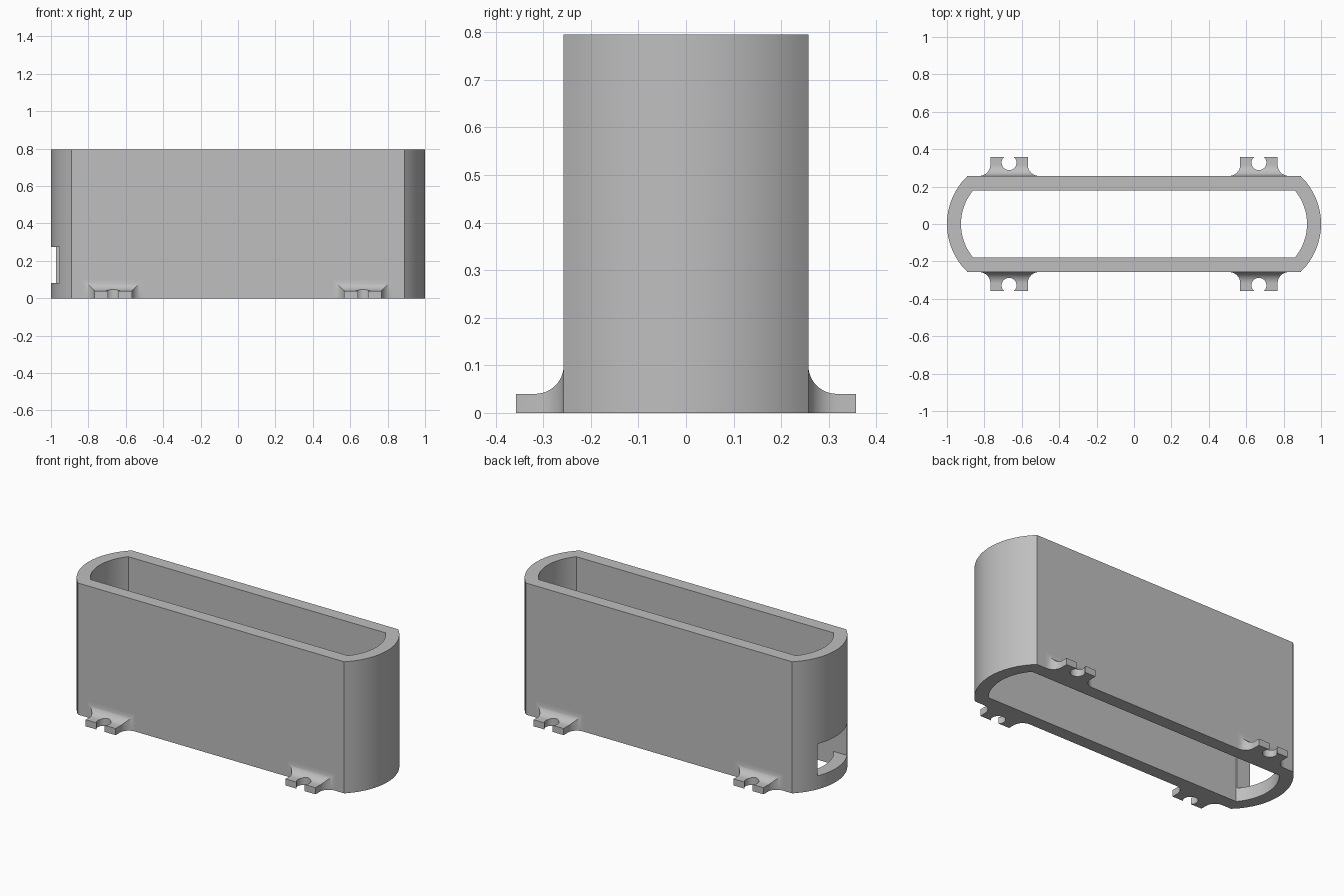
import bpy
import bmesh
import math

default = bpy.data.objects.get("Cube")
if default:
    bpy.data.objects.remove(default, do_unlink=True)

GREY = (0.52, 0.52, 0.52, 1)
grey = bpy.data.materials.new("grey plastic")
grey.use_nodes = True
grey.diffuse_color = GREY
grey.node_tree.nodes["Principled BSDF"].inputs["Base Color"].default_value = GREY

HEIGHT = 0.795
ARC_X = 0.645                      # centre of the rounded ends
WALL_Y = 0.257                     # outer face of the long walls
TAB_X, TAB_HALF, TAB_TOP, TAB_END = 0.668, 0.1, 0.04, 0.357
FILLET = 0.06


def make_object(name, bm):
    bmesh.ops.recalc_face_normals(bm, faces=bm.faces)
    mesh = bpy.data.meshes.new(name)
    bm.to_mesh(mesh)
    bm.free()
    obj = bpy.data.objects.new(name, mesh)
    bpy.context.collection.objects.link(obj)
    mesh.materials.append(grey)
    return obj


def select_only(obj):
    bpy.ops.object.select_all(action='DESELECT')
    obj.select_set(True)
    bpy.context.view_layer.objects.active = obj


def cut(obj, cutter):
    mod = obj.modifiers.new("cut", 'BOOLEAN')
    mod.operation = 'DIFFERENCE'
    mod.solver = 'EXACT'
    mod.object = cutter
    select_only(obj)
    bpy.ops.object.modifier_apply(modifier=mod.name)
    bpy.data.objects.remove(cutter, do_unlink=True)


def smooth(obj):
    select_only(obj)
    bpy.ops.object.shade_smooth_by_angle(angle=math.radians(30))


def outline(radius, half_y, steps=24):
    """Long straight sides closed by a shallow arc at each end."""
    half = math.asin(half_y / radius)
    points = []
    for side in (1, -1):
        for i in range(steps + 1):
            a = -half + 2 * half * i / steps
            points.append((side * (ARC_X + radius * math.cos(a)),
                           side * radius * math.sin(a)))
    return points


def bridge(bm, a, b):
    n = len(a)
    for i in range(n):
        j = (i + 1) % n
        bm.faces.new((a[i], a[j], b[j], b[i]))


# Open sleeve: outer wall, top rim, inner wall, bottom rim
bm = bmesh.new()
outer, inner = outline(0.355, WALL_Y), outline(0.28, 0.18)
rings = [[bm.verts.new((x, y, z)) for x, y in pts]
         for pts, z in ((outer, 0), (outer, HEIGHT), (inner, HEIGHT), (inner, 0))]
for i in range(4):
    bridge(bm, rings[i], rings[(i + 1) % 4])
sleeve = make_object("sleeve", bm)

# Window through one rounded end
bm = bmesh.new()
bmesh.ops.create_cube(bm, size=1)
for v in bm.verts:
    v.co = (-0.8 if v.co.x > 0 else -1.1,
            0.136 if v.co.y > 0 else -0.176,
            0.274 if v.co.z > 0 else 0.081)
cut(sleeve, make_object("window_cutter", bm))
smooth(sleeve)


# Mounting tabs flaring into the wall, each with an open screw hole
def make_tab(name, x, side):
    bm = bmesh.new()
    steps = 12
    sections = [(WALL_Y - 0.02, FILLET)]
    for i in range(steps + 1):
        a = math.pi / 2 * i / steps
        sections.append((WALL_Y + FILLET * (1 - math.cos(a)),
                         FILLET * (1 - math.sin(a))))
    sections.append((TAB_END, 0))
    rings = []
    for y, flare in sections:
        w, top = TAB_HALF + flare, TAB_TOP + flare
        rings.append([bm.verts.new((x + dx, side * y, z))
                      for dx, z in ((-w, 0), (w, 0), (w, top), (-w, top))])
    for a, b in zip(rings, rings[1:]):
        bridge(bm, a, b)
    bm.faces.new(rings[0])
    bm.faces.new(rings[-1])
    tab = make_object(name, bm)

    bm = bmesh.new()
    bmesh.ops.create_cone(bm, cap_ends=True, segments=32,
                          radius1=0.04, radius2=0.04, depth=0.4)
    bmesh.ops.translate(bm, verts=bm.verts, vec=(x, side * 0.328, 0.02))
    cut(tab, make_object("hole_cutter", bm))
    smooth(tab)


for side, depth_name in ((-1, "front"), (1, "back")):
    for x, side_name in ((-TAB_X, "right"), (TAB_X, "left")):
        make_tab(f"{depth_name}_{side_name}_tab", x, side)
